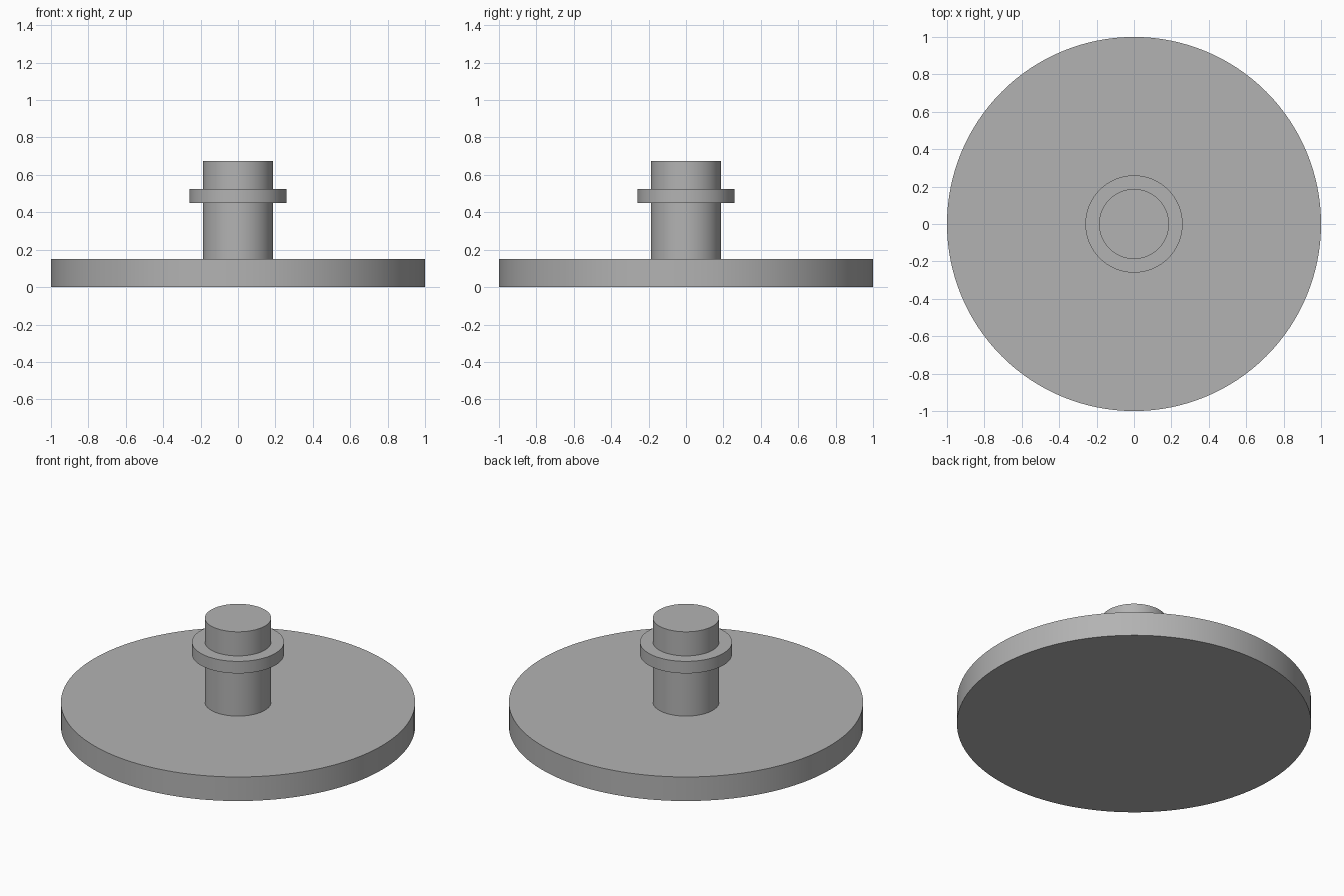
import bpy
import bmesh
from math import radians, tau

cube = bpy.data.objects.get("Cube")
if cube:
    bpy.data.objects.remove(cube, do_unlink=True)

SEGMENTS = 128

# Single grey finish
grey = bpy.data.materials.new("grey")
grey.use_nodes = True
colour = (0.45, 0.45, 0.45, 1)
grey.diffuse_color = colour
grey.node_tree.nodes["Principled BSDF"].inputs["Base Color"].default_value = colour


def lathe(name, profile):
    """Revolve a radius/height profile that starts and ends on the z axis."""
    bm = bmesh.new()
    verts = [bm.verts.new((r, 0, z)) for r, z in profile]
    edges = [bm.edges.new(pair) for pair in zip(verts, verts[1:])]
    bmesh.ops.spin(bm, geom=verts + edges, cent=(0, 0, 0), axis=(0, 0, 1),
                   angle=tau, steps=SEGMENTS, use_merge=True)
    bmesh.ops.remove_doubles(bm, verts=bm.verts, dist=0.0001)
    bmesh.ops.recalc_face_normals(bm, faces=bm.faces)
    mesh = bpy.data.meshes.new(name)
    bm.to_mesh(mesh)
    bm.free()
    mesh.materials.append(grey)
    obj = bpy.data.objects.new(name, mesh)
    bpy.context.collection.objects.link(obj)
    bpy.ops.object.select_all(action="DESELECT")
    obj.select_set(True)
    bpy.context.view_layer.objects.active = obj
    bpy.ops.object.shade_smooth_by_angle(angle=radians(30))
    return obj


# Turned part: wide base disc, narrow shaft and raised collar
base_r, shaft_r, collar_r = 1.0, 0.187, 0.26
base_top, collar_bottom, collar_top, shaft_top = 0.15, 0.45, 0.525, 0.675

lathe("flanged_disc_with_collared_shaft", [
    (0, 0), (base_r, 0), (base_r, base_top),
    (shaft_r, base_top), (shaft_r, collar_bottom),
    (collar_r, collar_bottom), (collar_r, collar_top),
    (shaft_r, collar_top), (shaft_r, shaft_top), (0, shaft_top),
])
